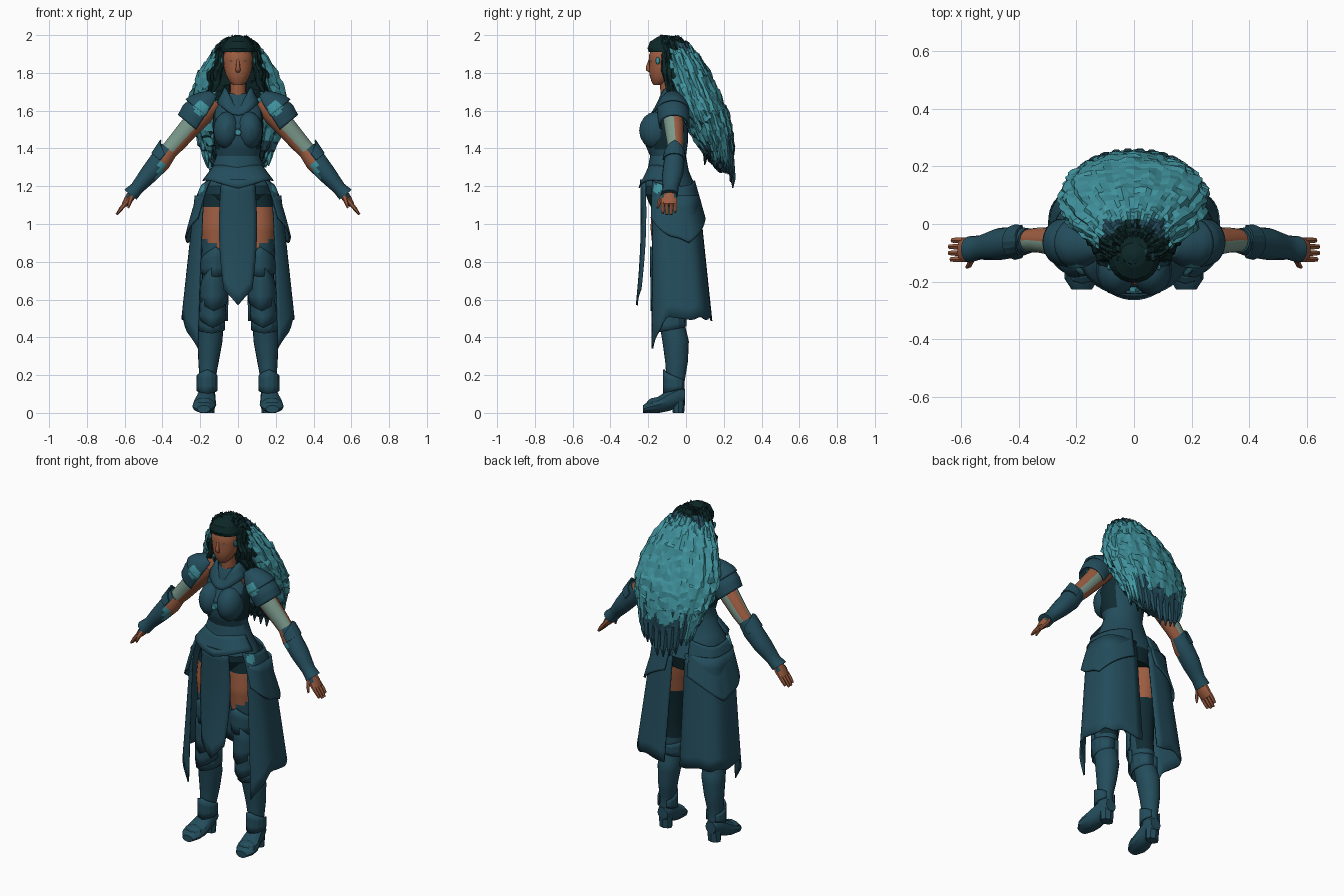
import bpy, bmesh, math, random
from mathutils import Vector

random.seed(4)
cube = bpy.data.objects.get("Cube")
if cube:
    bpy.data.objects.remove(cube)

PALETTE = {
    "armor_blue": (0.017, 0.073, 0.106), "dark_cloth": (0.005, 0.024, 0.032),
    "skin": (0.34, 0.11, 0.053), "hair_teal": (0.053, 0.295, 0.345),
    "hair_dark": (0.004, 0.02, 0.021), "sleeve_sage": (0.2, 0.32, 0.26),
}
MATS = {}
for key, rgb in PALETTE.items():
    m = bpy.data.materials.new(key)
    m.use_nodes = True
    m.diffuse_color = (*rgb, 1)
    bsdf = m.node_tree.nodes["Principled BSDF"]
    bsdf.inputs["Base Color"].default_value = (*rgb, 1)
    bsdf.inputs["Roughness"].default_value = 0.8
    MATS[key] = m
X, Y, Z = Vector((1, 0, 0)), Vector((0, 1, 0)), Vector((0, 0, 1))
ARM_U = Vector((0.77, 0, 0.63))


def finish(name, bm, mat, mirror=False, thick=0, angle=30):
    """Turn a bmesh into an object; mat is a colour name or a rule(center, normal)."""
    bmesh.ops.recalc_face_normals(bm, faces=bm.faces)
    bm.normal_update()
    names = []
    for f in bm.faces:
        key = mat if isinstance(mat, str) else mat(f.calc_center_median(), f.normal)
        if key not in names:
            names.append(key)
        f.material_index = names.index(key)
    me = bpy.data.meshes.new(name)
    bm.to_mesh(me)
    bm.free()
    for key in names:
        me.materials.append(MATS[key])
    ob = bpy.data.objects.new(name, me)
    bpy.context.collection.objects.link(ob)
    if thick:
        mod = ob.modifiers.new("Thickness", "SOLIDIFY")
        mod.thickness, mod.offset = thick, 0
    if mirror:
        ob.modifiers.new("Mirror", "MIRROR").use_mirror_merge = False
    if angle:
        bpy.ops.object.select_all(action="DESELECT")
        ob.select_set(True)
        bpy.context.view_layer.objects.active = ob
        bpy.ops.object.shade_smooth_by_angle(angle=math.radians(angle))


def sheet(name, fn, nu, nv, mat, wrap=False, caps=False, **kw):
    """Grid surface from fn(u, v), optionally closed in u and capped in v."""
    bm = bmesh.new()
    cols = nu if wrap else nu + 1
    g = [[bm.verts.new(fn(i / nu, j / nv)) for i in range(cols)] for j in range(nv + 1)]
    for j in range(nv):
        for i in range(nu):
            k = (i + 1) % cols
            bm.faces.new((g[j][i], g[j][k], g[j + 1][k], g[j + 1][i]))
    if caps:
        bm.faces.new(g[0])
        bm.faces.new(g[-1])
    finish(name, bm, mat, **kw)


def mix(rows, t):
    s = t * (len(rows) - 1)
    i = min(int(s), len(rows) - 2)
    return [a + (b - a) * (s - i) for a, b in zip(rows[i], rows[i + 1])]


def loft(name, rings, mat, n=16, sub=1, u_axis=X, v_axis=Y, caps=True, **kw):
    """Ellipse rings (x, y, z, ru, rv) joined into a tube."""
    def fn(u, v):
        x, y, z, ru, rv = mix(rings, v)
        a = u * math.tau
        return Vector((x, y, z)) + u_axis * ru * math.cos(a) + v_axis * rv * math.sin(a)
    sheet(name, fn, n, sub * (len(rings) - 1), mat, wrap=True, caps=caps, **kw)


def ball(name, center, size, mat, seg=14, **kw):
    bm = bmesh.new()
    bmesh.ops.create_uvsphere(bm, u_segments=seg, v_segments=seg // 2 + 1, radius=1)
    for v in bm.verts:
        v.co = Vector([c + s * p for c, s, p in zip(center, size, v.co)])
    finish(name, bm, mat, **kw)


def squircle(deg, cy, rx, ry, p):
    c, s = math.cos(math.radians(deg)), math.sin(math.radians(deg))
    return Vector((math.copysign(abs(c) ** p, c) * rx, cy + math.copysign(abs(s) ** p, s) * ry, 0))


# Torso, bust, neck and collar
def torso_colour(c, n):
    under_arm = 1.38 < c.z < 1.58 and abs(n.x) > .7 and c.y > -.17
    return "dark_cloth" if under_arm or c.z < (1.16 if c.y < 0 else 1.11) else "armor_blue"


loft("torso", [(0, -.05, 1.04, .12, .11), (0, -.06, 1.12, .17, .14), (0, -.09, 1.2, .185, .14),
               (0, -.095, 1.28, .145, .11), (0, -.095, 1.36, .115, .095), (0, -.105, 1.43, .127, .115),
               (0, -.105, 1.52, .135, .115), (0, -.08, 1.6, .13, .085), (0, -.08, 1.66, .105, .065),
               (0, -.08, 1.69, .06, .05)], torso_colour, n=28, sub=2)
ball("bust_plates", (.06, -.158, 1.495), (.072, .09, .1), "armor_blue", mirror=True)
loft("chest_gem", [(0, -.2, 1.485, .026, .026), (0, -.236, 1.485, .017, .017)], "hair_teal",
     n=5, v_axis=Z, angle=0)
loft("neck", [(0, -.08, 1.62, .05, .05), (0, -.09, 1.7, .042, .045), (0, -.1, 1.8, .042, .045)], "skin")


def collar(u, v):
    a = u * math.tau
    front = max(0, -math.sin(a)) ** 3
    r = .1 - .04 * v
    return (r * 1.1 * math.cos(a), -.085 + r * math.sin(a), 1.635 - .06 * front + v * (.085 - .035 * front))


sheet("collar", collar, 24, 3, "armor_blue", wrap=True, thick=.012)


def waist_guard(u, v):
    side = abs(2 * u - 1)
    tip = 1.19 + .05 * math.sin(side * math.pi / 2) - .03 * max(0, side - .6)
    p = squircle(-170 + 160 * u, -.093, .128 + .062 * v, .1 + .055 * v, .9)
    p.z = 1.31 + (tip - 1.31) * v
    return p


sheet("waist_guard", waist_guard, 20, 4, "armor_blue", thick=.006)

# Head and face
loft("head", [(0, -.15, 1.735, .025, .022), (0, -.138, 1.755, .047, .045), (0, -.128, 1.79, .066, .066),
              (0, -.12, 1.84, .077, .076), (0, -.12, 1.89, .078, .077), (0, -.115, 1.95, .055, .06)],
     "skin", n=20, sub=2)
loft("nose", [(0, -.19, 1.87, .008, .008), (0, -.198, 1.835, .01, .013), (0, -.2, 1.815, .014, .013),
              (0, -.186, 1.8, .008, .006)], "skin", n=8, angle=60)
ball("lips", (0, -.18, 1.783), (.022, .012, .009), "skin", seg=10, angle=60)
ball("eyes", (.033, -.184, 1.86), (.012, .006, .004), "sleeve_sage", seg=8, mirror=True)

# Hair: mane, scalp cap, face locks and hanging tips
MANE = [(0, -.09, 1.99, .05, .05), (0, -.07, 1.95, .105, .09), (0, -.03, 1.9, .15, .1),
        (0, .01, 1.8, .215, .12), (0, .05, 1.7, .255, .13), (0, .09, 1.6, .268, .135),
        (0, .13, 1.5, .245, .12), (0, .165, 1.4, .2, .095), (0, .19, 1.33, .145, .06),
        (0, .205, 1.28, .09, .035)]


def mane(u, v):
    x, y, z, rx, ry = mix(MANE, v)
    a = u * math.tau
    wave = .97 + .03 * math.sin(17 * a + 9 * v) + random.uniform(-.037, .037)
    return (x + rx * wave * math.cos(a), y + ry * wave * math.sin(a), z + random.uniform(-.016, .014))


def mane_colour(c, n):
    if c.z < 1.41 + .03 * math.sin(c.x * 50) or n.z < -.65:
        return "armor_blue"
    if (c.y < -.05 and abs(c.x) < .125) or c.z > 1.96:
        return "hair_dark"
    return "armor_blue" if c.y < .015 and c.z > 1.87 and abs(c.x) < .11 else "hair_teal"


sheet("hair_mane", mane, 60, 36, mane_colour, wrap=True, caps=True, angle=0)
loft("hair_cap", [(0, -.118, 1.91, .091, .08), (0, -.122, 1.93, .088, .083), (0, -.12, 1.965, .07, .072),
                  (0, -.11, 1.99, .04, .042), (0, -.11, 2.0, .01, .01)],
     lambda c, n: "armor_blue" if c.x > .035 and c.y > -.11 else "hair_dark", n=18, sub=2, angle=0)
for k, (x, y) in enumerate([(.092, -.115), (.107, -.09), (.122, -.065)]):
    def wavy(u, v, x=x, y=y):
        a, r = u * math.tau, .027 * (1 - .6 * abs(2 * v - 1)) + random.uniform(-.004, .004)
        cx = x - .015 + .05 * v + .007 * math.sin(v * 14)
        return (cx + r * math.cos(a), y + .02 * v + r * math.sin(a), 1.93 - (.23 + .015 * k) * v)
    sheet("face_lock_%d" % (k + 1), wavy, 8, 12, "hair_dark", wrap=True, caps=True, mirror=True, angle=0)
ball("temple_ornaments", (.086, -.15, 1.865), (.008, .013, .02), "hair_teal", seg=8, mirror=True, angle=0)
for k in range(26):
    a = math.tau * k / 26
    x, y = .18 * math.cos(a), .165 + .075 * math.sin(a)
    low = 1.18 + .3 * abs(x) + .8 * (.24 - y) + random.uniform(0, .04)
    colour = "hair_teal" if abs(x) > .15 else "hair_dark" if math.sin(a) < -.3 else "armor_blue"
    loft("hair_tip_%d" % (k + 1), [(x * 1.1, y - .01, 1.48, .022, .02), (x, y, low + .13, .028, .02),
                                   (x * .95, y + .012, low + .05, .018, .013), (x * .92, y + .008, low, .003, .003)],
         colour, n=6, angle=0)


# Arms, gauntlets and hands
def arm_colour(c, n):
    top = n.dot(ARM_U)
    return "skin" if c.x < .19 or top < -.4 or (n.y > .2 and top > .4) else "sleeve_sage"


def gauntlet_colour(c, n):
    if n.y < -.2 and n.dot(ARM_U) < 0 and c.x < .43:
        return "hair_teal" if c.x > .395 else "skin"
    return "armor_blue"


ARM = dict(u_axis=ARM_U, mirror=True)
loft("upper_arms", [(.12, -.075, 1.65, .05, .048), (.19, -.07, 1.585, .062, .055), (.26, -.062, 1.505, .056, .052),
                    (.33, -.056, 1.425, .05, .044), (.39, -.058, 1.36, .043, .038)], arm_colour, n=16, sub=2, **ARM)
loft("gauntlets", [(.365, -.058, 1.395, .05, .043), (.41, -.063, 1.335, .058, .054), (.47, -.07, 1.265, .05, .056),
                   (.535, -.082, 1.19, .036, .042), (.57, -.088, 1.155, .042, .046)],
     gauntlet_colour, n=16, sub=3, **ARM)


def elbow_plate(u, v):
    a, point = math.pi * (u - .5) * .95, 1 - abs(2 * u - 1)
    x, y, z, ru, rv = mix([(.41, -.063, 1.335, .06, .058), (.365, -.06, 1.39, .067, .05)], v * (.6 + .6 * point))
    return Vector((x, y, z)) + ARM_U * ru * math.cos(a) + Y * rv * math.sin(a)


sheet("elbow_plates", elbow_plate, 8, 3, "armor_blue", thick=.008, mirror=True, angle=0)
loft("palms", [(.55, -.088, 1.175, .026, .036), (.58, -.09, 1.13, .024, .045), (.603, -.09, 1.1, .015, .042)],
     lambda c, n: "armor_blue" if n.dot(ARM_U) > .2 and c.x < .58 else "skin", n=10, **ARM)
for k in range(4):
    y, reach = -.057 - .022 * k, (.0, .01, .01, .004)[k]
    loft("finger_%d" % (k + 1), [(.592, y, 1.115, .012, .011), (.618, y, 1.083, .011, .011),
                                 (.633 + reach, y, 1.062 - reach * 1.2, .006, .008)], "skin", n=6, **ARM)
loft("thumbs", [(.56, -.115, 1.155, .016, .014), (.572, -.14, 1.12, .013, .012), (.582, -.15, 1.085, .006, .006)],
     "skin", n=6, **ARM)


# Layered shoulder plates, open underneath
def shoulder_plate(rings):
    def fn(u, v):
        x, y, z, ru, rv = mix(rings, v)
        a = math.radians(118) * (2 * u - 1)
        return Vector((x, y, z)) + ARM_U * ru * math.cos(a) + Y * rv * math.sin(a)
    return fn


def shoulder_colour(c, n):
    return "hair_teal" if (c - Vector((.195, -.14, 1.61))).length < .038 else "armor_blue"


sheet("shoulder_plates_lower", shoulder_plate([(.19, -.07, 1.615, .075, .078), (.225, -.066, 1.57, .084, .08),
      (.252, -.063, 1.525, .08, .076)]), 32, 8, shoulder_colour, thick=.01, mirror=True)
sheet("shoulder_plates_upper", shoulder_plate([(.125, -.07, 1.685, .025, .035), (.155, -.07, 1.655, .058, .06),
      (.185, -.07, 1.625, .08, .075), (.205, -.067, 1.6, .089, .082)]), 32, 9, shoulder_colour, thick=.012, mirror=True)


# Legs, knee plates and boots
def leg_colour(c, n):
    if c.z > 1.09 or (n.y > .2 and .55 < c.z < .87):
        return "dark_cloth"
    return "skin" if c.z > .88 + .5 * (c.x - .1) else "armor_blue"


loft("legs", [(.095, -.06, 1.18, .08, .11), (.1, -.065, 1.09, .098, .115), (.108, -.075, .98, .096, .113),
              (.11, -.078, .9, .085, .102), (.118, -.085, .76, .072, .087), (.128, -.09, .62, .064, .076),
              (.138, -.08, .5, .062, .066), (.148, -.055, .38, .066, .07), (.156, -.05, .27, .054, .06),
              (.162, -.055, .17, .041, .048), (.165, -.055, .08, .043, .048)], leg_colour, n=20, sub=4, mirror=True)


def leg_plate(cx, cy, rx, ry, low, high, peak, dip, span=80):
    def fn(u, v):
        a, mid = math.radians(-90 + span * (2 * u - 1)), 1 - abs(2 * u - 1)
        bottom, top = low - dip * mid, high + peak * mid
        return (cx + rx * math.cos(a), cy + ry * math.sin(a) - .01 * mid, bottom + (top - bottom) * v)
    return fn


for name, spec in {
    "thigh_plates": (.118, -.083, .078, .094, .74, .81, .07, .02),
    "knee_plates": (.127, -.09, .071, .084, .59, .68, .1, .05),
    "knee_cups": (.134, -.088, .068, .08, .5, .57, .06, .05),
    "boot_cuffs": (.14, -.075, .068, .074, .46, .52, .03, .04, 180),
    "ankle_plates": (.164, -.055, .052, .052, .13, .17, .06, .03, 150),
}.items():
    sheet(name, leg_plate(*spec), 12, 3, "armor_blue", mirror=True, thick=.008, angle=20)
loft("feet", [(.162, -.005, .09, .034, .035), (.165, -.04, .09, .046, .06), (.17, -.09, .068, .052, .058),
              (.177, -.14, .045, .062, .045), (.182, -.19, .033, .06, .033), (.182, -.228, .02, .035, .02)],
     "armor_blue", n=12, v_axis=Z, mirror=True)
loft("heels", [(.164, -.04, 0, .04, .03), (.164, -.04, .07, .042, .036)], "armor_blue", n=8, mirror=True, angle=0)
ball("toe_caps", (.18, -.165, .045), (.06, .045, .036), "armor_blue", seg=10, mirror=True, angle=0)


# Skirt: pointed front panel, hip plates and long side panels
def front_panel(u, v):
    s = 2 * u - 1
    w = .075 + .018 * math.sin(v * math.pi) + .012 * (1 - v)
    z = 1.235 - v * (.58 + .085 * (1 - abs(s)))
    return (s * w, -.238 + .012 * math.sin(v * math.pi) - .022 * v + .02 * s * s, z)


def hip_plate(u, v):
    p = squircle(-48 + 130 * u, -.077 + .022 * v, .19 + .085 * v ** .8, .12 + .035 * v, .65)
    p.z = 1.23 - .03 * math.sin(u * math.pi) - v * (.2 + .1 * (1 - abs(2 * u - 1)))
    return p


def hip_colour(c, n):
    return "hair_teal" if (c - Vector((.19, -.15, 1.185))).length < .026 else "armor_blue"


def side_panel(u, v):
    start = -46 - 10 * v
    p = squircle(start + (87 - start) * u, -.067 + .037 * v, .225 + .07 * v, .132 + .033 * v, .58)
    bottom = .5 - .16 * max(0, 1 - u / .28) - .03 * max(0, u - .8) + .008 * math.sin(u * 24)
    p.z = 1.15 + (bottom - 1.15) * v
    return p


sheet("front_panel", front_panel, 8, 10, "armor_blue", thick=.01)
sheet("hip_plates", hip_plate, 40, 16, hip_colour, thick=.01, mirror=True)
sheet("side_panels", side_panel, 24, 10, "armor_blue", thick=.009, mirror=True)
